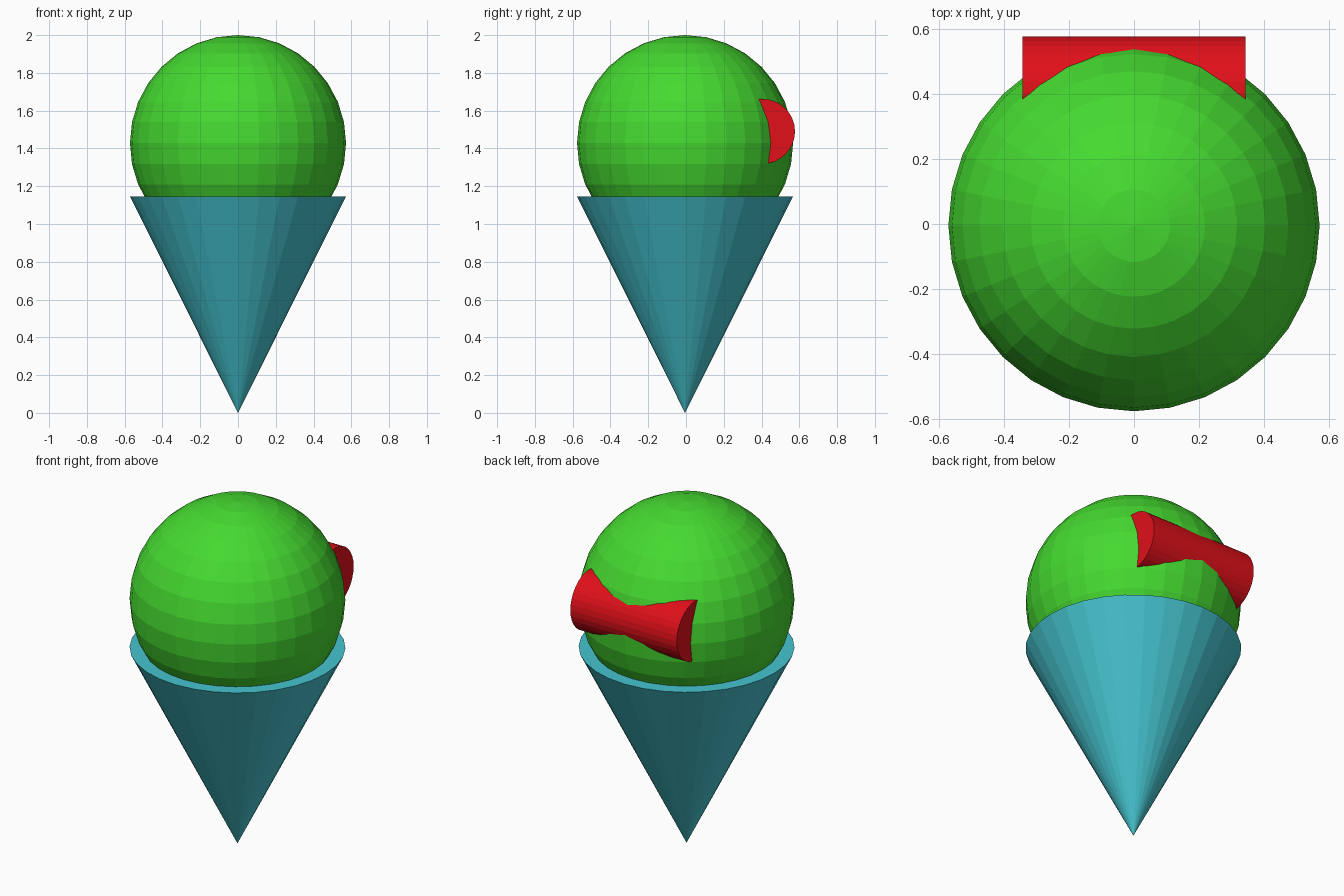
import bpy
from math import pi

if "Cube" in bpy.data.objects:
    bpy.data.objects.remove(bpy.data.objects["Cube"])

Y = -0.005  # shared axis of cone and scoop


def finish(name, colour):
    ob = bpy.context.object
    ob.name = name
    mat = bpy.data.materials.new(name + "_colour")
    mat.diffuse_color = (*colour, 1)
    mat.use_nodes = True
    mat.node_tree.nodes["Principled BSDF"].inputs["Base Color"].default_value = mat.diffuse_color
    ob.data.materials.append(mat)


# Cone, tip down with a closed top
bpy.ops.mesh.primitive_cone_add(vertices=32, radius1=0, radius2=0.572, depth=1.146,
                                location=(0, Y, 0.573))
finish("cone", (0.06, 0.55, 0.62))

# Ball sunk into the cone
bpy.ops.mesh.primitive_uv_sphere_add(segments=32, ring_count=16, radius=0.572,
                                     location=(0, Y, 1.428))
finish("scoop", (0.06, 0.70, 0.03))

# Cylinder lying across the back of the scoop
bpy.ops.mesh.primitive_cylinder_add(vertices=32, radius=0.172, depth=0.688,
                                    location=(0, 0.405, 1.49), rotation=(0, pi / 2, 0))
finish("back_bar", (0.75, 0.005, 0.01))
